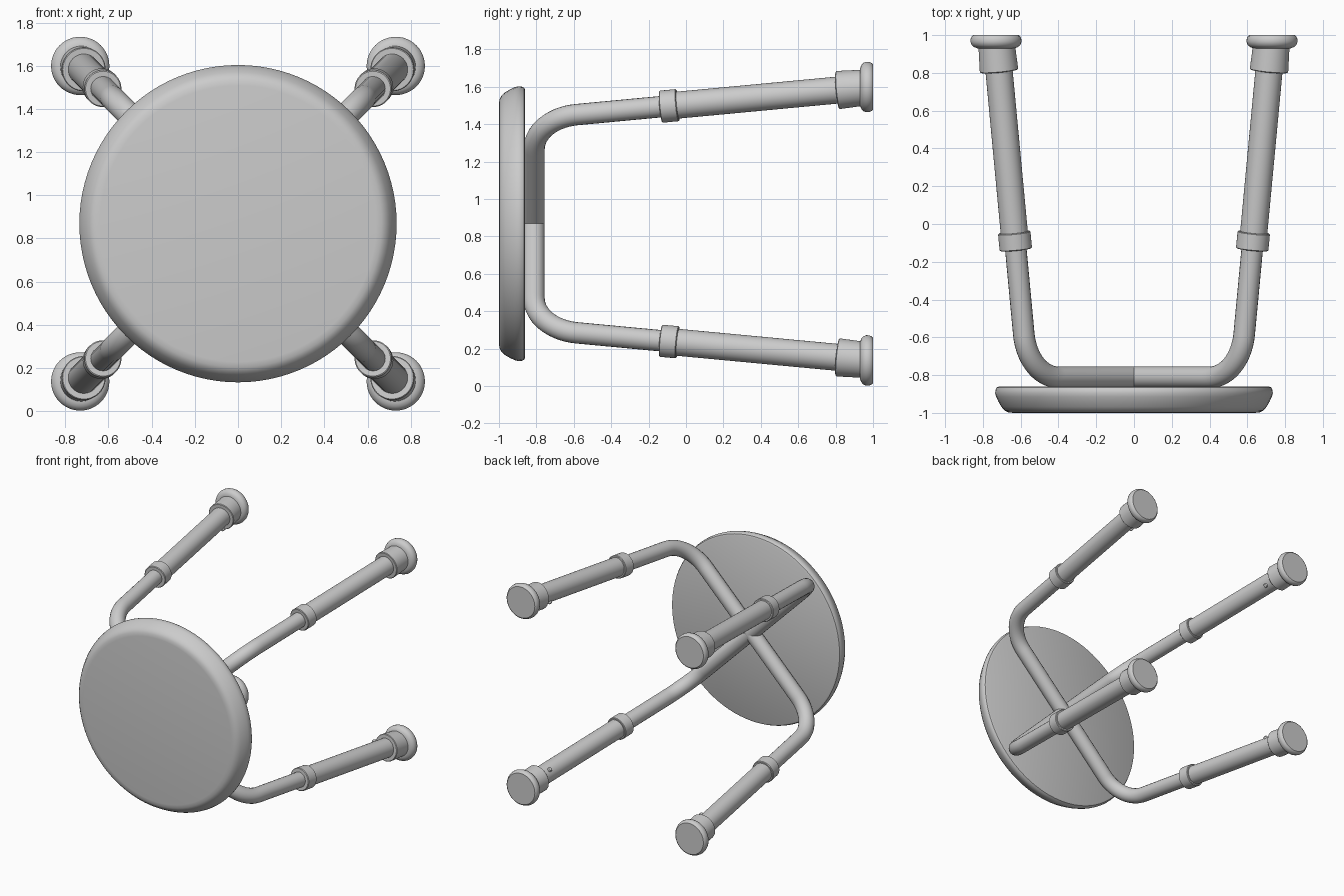
import bpy, bmesh, math
from mathutils import Vector

if "Cube" in bpy.data.objects:
    bpy.data.objects.remove(bpy.data.objects["Cube"])

CZ = 0.868                      # height of the stool axis
BAR_Y = -0.812                  # plane of the crossing bars
TUBE_R = 0.057
SLOPE = 0.133                   # outward splay of legs per unit of y
Y = Vector((0, 1, 0))


def smooth(obj, angle=35):
    bpy.ops.object.select_all(action='DESELECT')
    obj.select_set(True)
    bpy.context.view_layer.objects.active = obj
    bpy.ops.object.shade_smooth_by_angle(angle=math.radians(angle))


def lathe(name, profile, origin, axis, segments=48):
    """Revolve (radius, height) points round an axis; ends are capped."""
    bm = bmesh.new()
    rings = []
    for r, h in profile:
        rings.append([bm.verts.new((r * math.cos(2 * math.pi * i / segments),
                                    r * math.sin(2 * math.pi * i / segments), h))
                      for i in range(segments)])
    for a, b in zip(rings, rings[1:]):
        for i in range(segments):
            j = (i + 1) % segments
            bm.faces.new((a[i], a[j], b[j], b[i]))
    bm.faces.new(rings[0][::-1])
    bm.faces.new(rings[-1])
    bmesh.ops.recalc_face_normals(bm, faces=bm.faces)
    mesh = bpy.data.meshes.new(name)
    bm.to_mesh(mesh)
    bm.free()
    obj = bpy.data.objects.new(name, mesh)
    bpy.context.collection.objects.link(obj)
    obj.location = origin
    obj.rotation_mode = 'QUATERNION'
    obj.rotation_quaternion = axis.to_track_quat('Z', 'Y')
    smooth(obj)
    return obj


def leg_radius(y):
    """Distance of the leg centreline from the stool axis."""
    return 0.896 + SLOPE * (y + 0.05)


def place(radial, out, y):
    return Vector((0, y, CZ)) + radial * out


def half_path():
    """(out, y) points: round bend, then straight splayed leg."""
    corner = Vector((leg_radius(BAR_Y), BAR_Y))
    leg = Vector((SLOPE, 1)).normalized()
    tangent = 0.23
    turn = math.acos(leg.x)
    radius = tangent / math.tan(turn / 2)
    centre = corner + Vector((-tangent, radius))
    pts = [centre + radius * Vector((math.sin(turn * i / 14), -math.cos(turn * i / 14)))
           for i in range(15)]
    return pts + [Vector((leg_radius(0.0), 0.0))]


def bent_tube(name, radial):
    half = half_path()
    pts = [place(radial, -p.x, p.y) for p in reversed(half)]
    pts += [place(radial, p.x, p.y) for p in half]
    curve = bpy.data.curves.new(name, 'CURVE')
    curve.dimensions = '3D'
    curve.bevel_depth = TUBE_R
    curve.bevel_resolution = 8
    curve.use_fill_caps = True
    spline = curve.splines.new('POLY')
    spline.points.add(len(pts) - 1)
    for sp, p in zip(spline.points, pts):
        sp.co = (*p, 1)
    obj = bpy.data.objects.new(name, curve)
    bpy.context.collection.objects.link(obj)
    bpy.ops.object.select_all(action='DESELECT')
    obj.select_set(True)
    bpy.context.view_layer.objects.active = obj
    bpy.ops.object.convert(target='MESH')
    smooth(bpy.context.view_layer.objects.active)


# Round seat with a soft front edge
lathe("seat", [(0.64, 0), (0.665, 0.003), (0.685, 0.013), (0.702, 0.032), (0.718, 0.06),
               (0.73, 0.085), (0.735, 0.105), (0.733, 0.122), (0.726, 0.135), (0.715, 0.14)],
      (0, -1, CZ), Y, 96)

# Two bent tubes crossing under the seat
for n, sz in (("a", 1), ("b", -1)):
    bent_tube("leg_tube_" + n, Vector((1, 0, sz)).normalized())

# Fittings on each of the four legs
for sx in (-1, 1):
    for sz in (-1, 1):
        tag = ("left" if sx < 0 else "right") + ("_lower" if sz < 0 else "_upper")
        radial = Vector((sx, 0, sz)).normalized()
        axis = (Y + radial * SLOPE).normalized()

        def at(y):
            return place(radial, leg_radius(y), y)

        # Wider outer tube
        lathe("extension_" + tag, [(0.072, 0), (0.072, 1.02)], at(-0.08), axis)
        # Collar at the joint
        lathe("collar_" + tag, [(0.081, 0), (0.086, 0.004), (0.086, 0.088), (0.081, 0.092)],
              at(-0.135), axis)
        # Rubber sleeve and flared foot
        lathe("foot_sleeve_" + tag, [(0.098, 0), (0.102, 0.004), (0.096, 0.15)],
              at(0.81), axis)
        lathe("foot_" + tag, [(0.098, 0), (0.115, 0.006), (0.129, 0.018), (0.135, 0.034),
                              (0.134, 0.05), (0.128, 0.064), (0.12, 0.07)],
              at(0.985) - Y * 0.055, Y)
        # Height locking button on the inner side
        inward = -(radial - axis * radial.dot(axis)).normalized()
        lathe("button_" + tag, [(0.016, 0), (0.016, 0.022), (0.012, 0.029), (0.005, 0.032)],
              at(0.74) + inward * 0.055, inward, 16)
